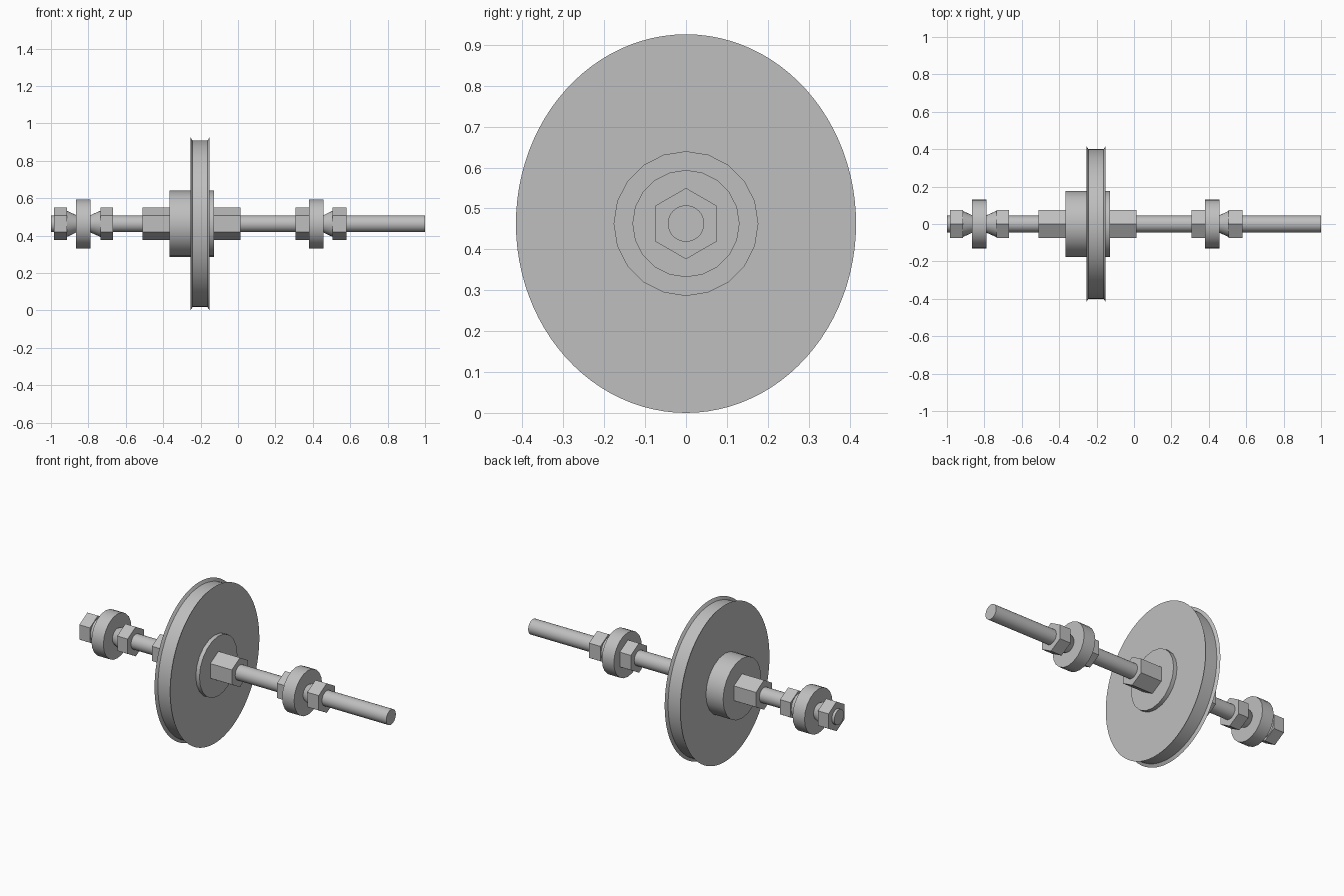
import bpy, math
from mathutils import Matrix

if "Cube" in bpy.data.objects:
    bpy.data.objects.remove(bpy.data.objects["Cube"])

CZ = 0.463  # axle height
steel = bpy.data.materials.new("grey_steel")
steel.diffuse_color = (0.52, 0.52, 0.52, 1)
steel.use_nodes = True
steel.node_tree.nodes["Principled BSDF"].inputs["Base Color"].default_value = steel.diffuse_color


def lathe(name, profile, sides, sy=1.0, sz=1.0, smooth=True):
    """Closed solid along x from (x, radius) rings; the first vertex points up."""
    verts, faces = [], []
    for x, r in profile:
        for i in range(sides):
            a = 2 * math.pi * i / sides
            verts.append((x, r * sy * math.sin(a), r * sz * math.cos(a) + CZ))
    for k in range(len(profile) - 1):
        for i in range(sides):
            j = (i + 1) % sides
            faces.append((k * sides + i, (k + 1) * sides + i,
                          (k + 1) * sides + j, k * sides + j))
    faces.append(tuple(range(sides)))
    last = (len(profile) - 1) * sides
    faces.append(tuple(reversed(range(last, last + sides))))
    mesh = bpy.data.meshes.new(name)
    mesh.from_pydata(verts, [], faces)
    mesh.flip_normals()
    mesh.materials.append(steel)
    ob = bpy.data.objects.new(name, mesh)
    bpy.context.collection.objects.link(ob)
    bpy.ops.object.select_all(action='DESELECT')
    ob.select_set(True)
    bpy.context.view_layer.objects.active = ob
    if smooth:
        bpy.ops.object.shade_smooth_by_angle(angle=math.radians(30))
    return ob


def cylinder(name, x0, x1, r, sides, smooth=True):
    return lathe(name, [(x0, r), (x1, r)], sides, smooth=smooth)


# Axle rod
cylinder("axle_rod", -1.0, 1.0, 0.0445, 32)

# Slightly oval pulley wheel with a shallow rim groove
wheel = lathe("pulley_wheel", [(-0.254, 0.463), (-0.243, 0.445),
                               (-0.163, 0.445), (-0.152, 0.463)],
              96, sy=0.8985, smooth=False)

# Ring of eight through holes
for i in range(8):
    a = math.pi * i / 4
    cutter = cylinder("hole_cutter", -0.3, -0.1, 0.045, 32, smooth=False)
    cutter.data.transform(Matrix.Translation(
        (0, 0.284 * math.sin(a), 0.284 * math.cos(a))))
    mod = wheel.modifiers.new("hole", 'BOOLEAN')
    mod.operation = 'DIFFERENCE'
    mod.solver = 'EXACT'
    mod.object = cutter
    bpy.context.view_layer.objects.active = wheel
    bpy.ops.object.modifier_apply(modifier=mod.name)
    bpy.data.objects.remove(cutter)
bpy.ops.object.select_all(action='DESELECT')
wheel.select_set(True)
bpy.context.view_layer.objects.active = wheel
bpy.ops.object.shade_smooth_by_angle(angle=math.radians(30))

# Hub drum through the wheel
cylinder("hub", -0.366, -0.128, 0.177, 20)

# Hexagonal nuts, one point up
for name, x0, x1 in (("hub_nut_left", -0.51, -0.36),
                     ("hub_nut_right", -0.135, 0.013),
                     ("roller_nut_1", -0.984, -0.915),
                     ("roller_nut_2", -0.736, -0.668),
                     ("roller_nut_3", 0.307, 0.381),
                     ("roller_nut_4", 0.506, 0.58)):
    cylinder(name, x0, x1, 0.087, 6, smooth=False)

# Rollers and the cones that taper towards them
cylinder("roller_left", -0.866, -0.788, 0.131, 20)
cylinder("roller_right", 0.38, 0.458, 0.131, 20)
for name, nut_x, tip_x in (("cone_1", -0.915, -0.862),
                           ("cone_2", -0.736, -0.792),
                           ("cone_3", 0.506, 0.454)):
    rings = sorted([(nut_x, 0.07), (tip_x, 0.045)])
    lathe(name, rings, 24)
